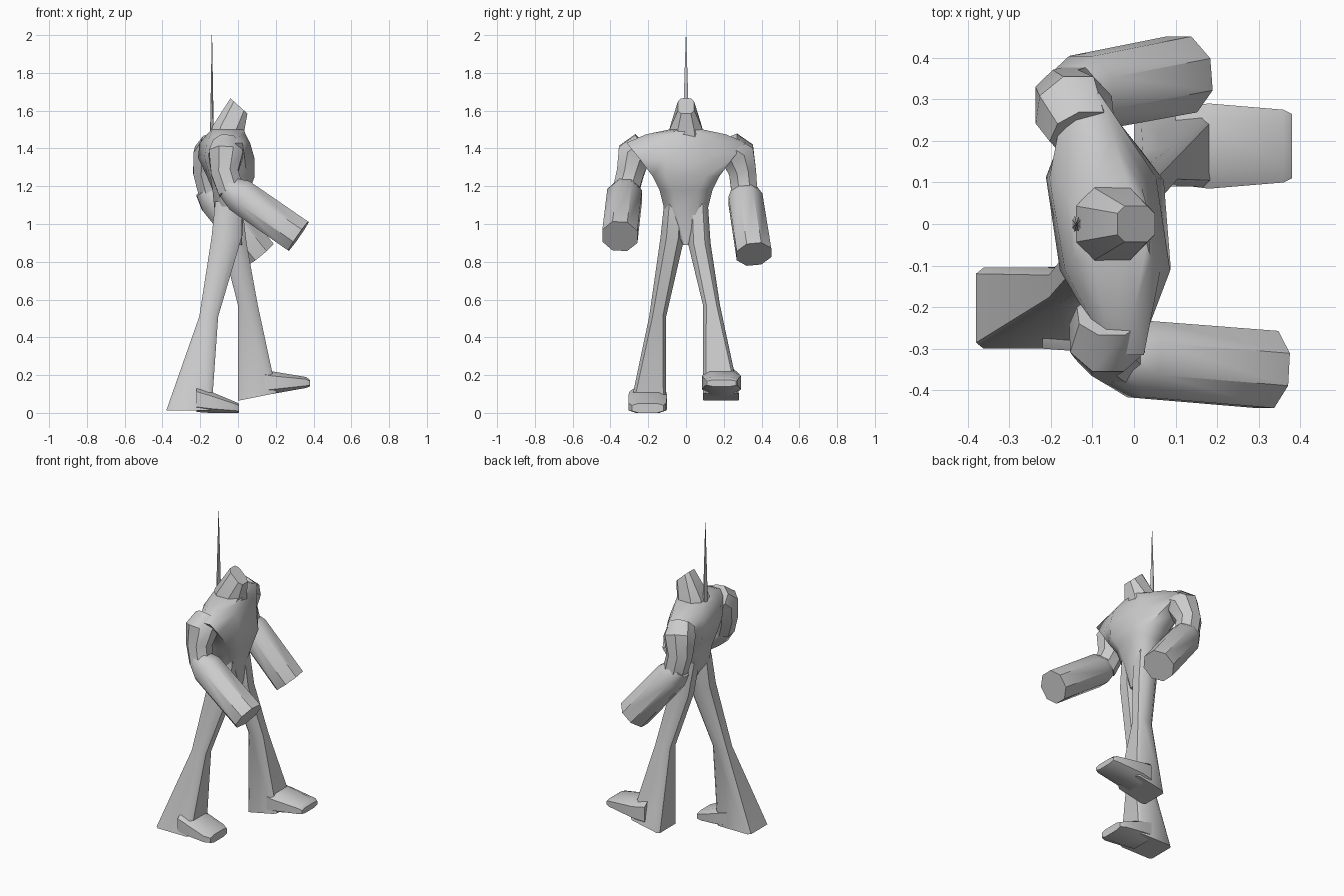
import bpy, bmesh
from mathutils import Vector


def ring(c, u, v, k=0.5):
    """Eight-sided section round c with half axes u and v; k sets the corner cut."""
    c, u, v = Vector(c), Vector(u), Vector(v)
    pts = [(1, -k), (1, k), (k, 1), (-k, 1), (-1, k), (-1, -k), (-k, -1), (k, -1)]
    return [c + u * a + v * b for a, b in pts]


def level(z, x0, x1, y0, y1, k=0.5, slope=0, skew=0):
    """Near-horizontal section given by its x and y limits."""
    hx, hy = (x1 - x0) / 2, (y1 - y0) / 2
    return ring(((x0 + x1) / 2, (y0 + y1) / 2, z), (hx, 0, hx * slope), (hy * skew, hy, 0), k)


def upright(x, y0, y1, z0, z1, k=0.6):
    """Section across x given by its y and z limits."""
    return ring((x, (y0 + y1) / 2, (z0 + z1) / 2), (0, (y1 - y0) / 2, 0), (0, 0, (z1 - z0) / 2), k)


def loft(name, rings, angle=0.75):
    bm = bmesh.new()
    loops = [[bm.verts.new(p) for p in r] for r in rings]
    n = len(loops[0])
    for a, b in zip(loops, loops[1:]):
        for i in range(n):
            j = (i + 1) % n
            bm.faces.new((a[i], a[j], b[j], b[i]))
    bm.faces.new(loops[0][::-1])
    bm.faces.new(loops[-1])
    bmesh.ops.recalc_face_normals(bm, faces=bm.faces)
    me = bpy.data.meshes.new(name)
    bm.to_mesh(me)
    bm.free()
    ob = bpy.data.objects.new(name, me)
    bpy.context.collection.objects.link(ob)
    bpy.ops.object.select_all(action='DESELECT')
    ob.select_set(True)
    bpy.context.view_layer.objects.active = ob
    bpy.ops.object.shade_smooth_by_angle(angle=angle)
    return ob


def tube(name, stations):
    """Limb through (point, radius) stations, each cut square to the path."""
    pts = [Vector(p) for p, r in stations]
    out = []
    for i, (p, r) in enumerate(stations):
        d = (pts[min(i + 1, len(pts) - 1)] - pts[max(i - 1, 0)]).normalized()
        u = d.cross(Vector((0, 1, 0))).normalized()
        out.append(ring(p, u * r, d.cross(u) * r, 0.42))
    return loft(name, out)


# torso, slightly twisted at the shoulders
loft("torso", [
    level(0.89, -0.01, 0.02, -0.015, 0.015),
    level(1.08, -0.125, 0.03, -0.115, 0.115),
    level(1.18, -0.135, 0.06, -0.14, 0.14),
    level(1.25, -0.155, 0.08, -0.175, 0.175, 0.6, 0, -0.08),
    level(1.35, -0.195, 0.07, -0.25, 0.25, 0.45, 0, -0.15),
    level(1.43, -0.185, 0.045, -0.315, 0.315, 0.35, 0, -0.17),
    level(1.475, -0.155, 0.03, -0.21, 0.21, 0.4, 0, -0.12),
    level(1.50, -0.14, 0.03, -0.09, 0.09, 0.5)], 1.0)

# tapered head
loft("head", [
    level(1.46, -0.145, 0.03, -0.095, 0.095, 0.5),
    level(1.51, -0.135, 0.035, -0.085, 0.085, 0.5, -0.1),
    level(1.625, -0.04, 0.05, -0.043, 0.043, 0.6, -0.9)], 0.6)

# thin spike behind the head
loft("spike", [level(1.42, -0.149, -0.127, -0.02, 0.02),
               level(2.0, -0.139, -0.137, -0.001, 0.001)])

# upper arms
tube("right_upper_arm", [((-0.06, -0.22, 1.415), 0.075), ((-0.065, -0.275, 1.37), 0.09),
                         ((-0.07, -0.295, 1.27), 0.072), ((-0.035, -0.32, 1.17), 0.068)])
tube("left_upper_arm", [((-0.125, 0.22, 1.415), 0.075), ((-0.145, 0.275, 1.37), 0.09),
                        ((-0.165, 0.30, 1.27), 0.072), ((-0.14, 0.31, 1.16), 0.068)])

# wide sleeves
tube("right_sleeve", [((-0.06, -0.32, 1.195), 0.06), ((0.01, -0.325, 1.15), 0.092),
                      ((0.32, -0.35, 0.935), 0.093)])
tube("left_sleeve", [((-0.175, 0.305, 1.19), 0.06), ((-0.12, 0.315, 1.13), 0.09),
                     ((0.115, 0.36, 0.84), 0.092)])

# flared trouser legs
loft("right_leg", [
    level(1.12, -0.12, 0.02, -0.115, -0.005),
    level(0.93, -0.14, 0.02, -0.135, -0.008),
    level(0.51, -0.205, -0.105, -0.195, -0.105, 0.6),
    level(0.012, -0.38, -0.14, -0.30, -0.105, 0.85)])
loft("left_leg", [
    level(1.12, -0.12, 0.02, 0.005, 0.115),
    level(0.90, -0.085, 0.045, 0.01, 0.13),
    level(0.57, 0.0, 0.105, 0.09, 0.18, 0.6),
    level(0.085, 0.0, 0.205, 0.09, 0.28, 0.85, 0.2)])

# feet
loft("right_foot", [upright(-0.22, -0.30, -0.105, 0.005, 0.14),
                    upright(-0.15, -0.305, -0.1, 0.0, 0.115),
                    upright(-0.03, -0.305, -0.105, 0.0, 0.065),
                    upright(0.005, -0.285, -0.12, 0.0, 0.05)])
loft("left_foot", [upright(0.1, 0.095, 0.28, 0.085, 0.24),
                   upright(0.18, 0.085, 0.29, 0.1, 0.22),
                   upright(0.36, 0.1, 0.275, 0.132, 0.19),
                   upright(0.38, 0.11, 0.265, 0.14, 0.175)])
